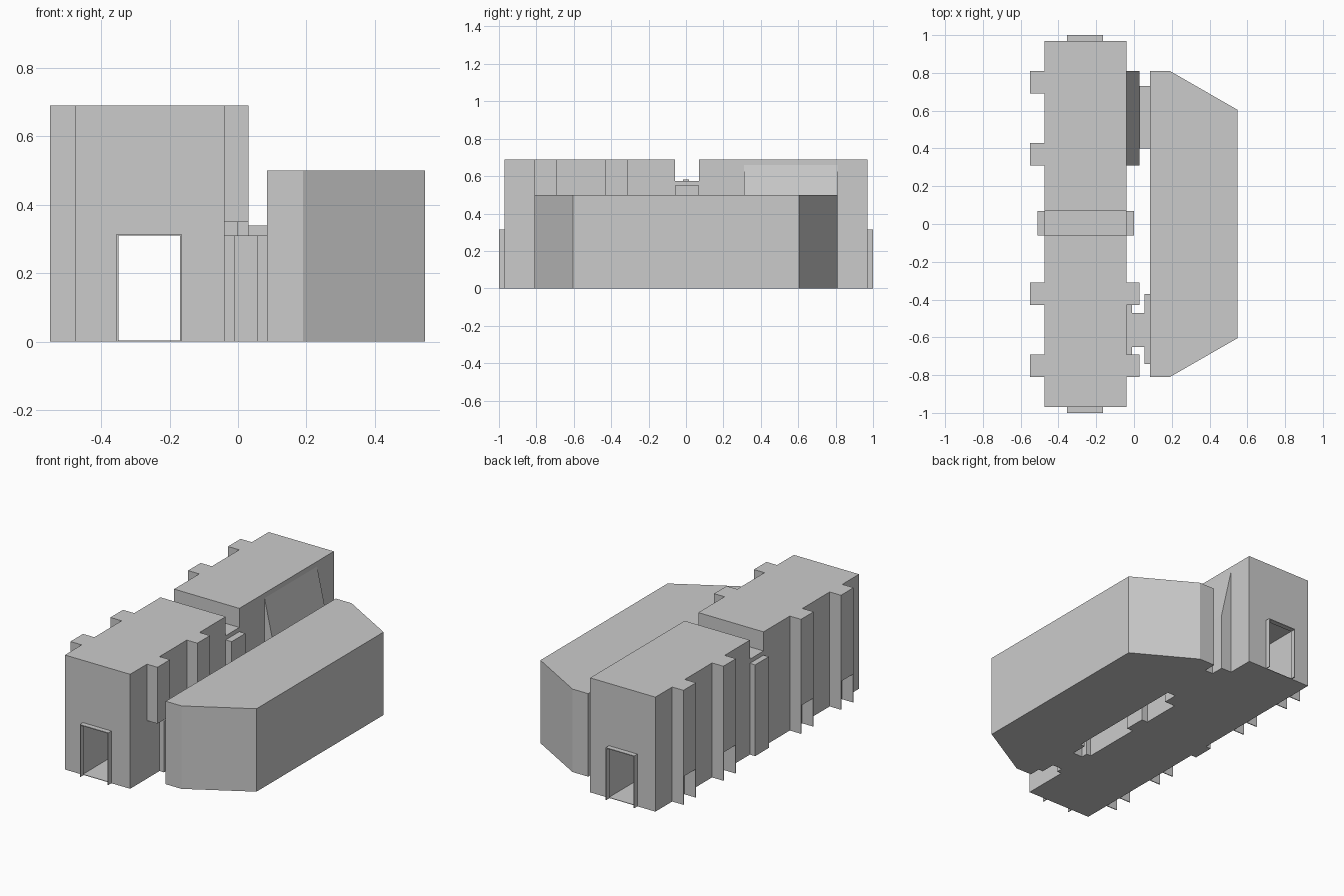
import bpy, bmesh

if "Cube" in bpy.data.objects:
    bpy.data.objects.remove(bpy.data.objects["Cube"])


def prism(name, pts, lo, hi, axis='z'):
    """Extrude a closed profile: (x, y) along z, or (x, z) along y."""
    bm = bmesh.new()
    place = (lambda p, h: (p[0], p[1], h)) if axis == 'z' else (lambda p, h: (p[0], h, p[1]))
    a = [bm.verts.new(place(p, lo)) for p in pts]
    b = [bm.verts.new(place(p, hi)) for p in pts]
    bm.faces.new(a)
    bm.faces.new(b)
    n = len(pts)
    for i in range(n):
        j = (i + 1) % n
        bm.faces.new((a[i], a[j], b[j], b[i]))
    bmesh.ops.recalc_face_normals(bm, faces=bm.faces)
    me = bpy.data.meshes.new(name)
    bm.to_mesh(me)
    bm.free()
    ob = bpy.data.objects.new(name, me)
    bpy.context.collection.objects.link(ob)
    return ob


def box(name, x0, x1, y0, y1, z0, z1):
    return prism(name, [(x0, y0), (x1, y0), (x1, y1), (x0, y1)], z0, z1)


X0, X1 = -0.475, -0.04      # long building walls
P0, P1 = -0.355, -0.165     # passage walls
TOP, STOREY, DOOR = 0.69, 0.35, 0.315

# Ground storey with a passage running end to end
passage_profile = [(X0, 0), (X1, 0), (X1, DOOR), (P1, DOOR), (P1, 0.003),
                   (P0, 0.003), (P0, DOOR), (X0, DOOR)]
prism("ground_wall_west", [(X0, 0), (P0, 0), (P0, DOOR), (X0, DOOR)], -0.97, 0.97, 'y')
prism("ground_wall_east", [(P1, 0), (X1, 0), (X1, DOOR), (P1, DOOR)], -0.97, 0.97, 'y')
box("passage_floor", P0, P1, -0.97, 0.97, 0, 0.003)

# Upper storeys: two blocks with a lower link between
box("upper_block_south", X0, X1, -0.97, -0.06, DOOR, TOP)
box("upper_block_north", X0, X1, 0.07, 0.97, DOOR, TOP)
box("middle_link", X0, X1, -0.06, 0.07, DOOR, 0.575)
for x in (-0.32, -0.2):
    box("roof_tick", x - 0.003, x + 0.003, -0.015, 0.015, 0.575, 0.582)

# Pilasters on both sides of the link
for a, b in ((-0.51, X0), (X1, 0.0)):
    box("link_pilaster", a, b, -0.06, 0.07, 0, 0.55)

# Thin porch frames at both ends
T = 0.005
for y0, y1 in ((-1.0, -0.97), (0.97, 1.0)):
    box("porch_side", P0, P0 + T, y0, y1, 0, DOOR)
    box("porch_side", P1 - T, P1, y0, y1, 0, DOOR)
    box("porch_top", P0, P1, y0, y1, DOOR - T, DOOR)

# West bays: open at the foot, with side fins down to the ground
for y0, y1 in ((-0.81, -0.69), (-0.43, -0.31), (0.31, 0.43), (0.69, 0.81)):
    box("west_bay", -0.55, X0, y0, y1, 0.17, TOP)
    box("bay_fin", -0.55, X0, y0, y0 + T, 0, 0.17)
    box("bay_fin", -0.55, X0, y1 - T, y1, 0, 0.17)

# East bays overhanging the south connector
for y0, y1 in ((-0.81, -0.69), (-0.43, -0.31)):
    box("east_bay", X1, 0.03, y0, y1, STOREY, TOP)

# Sloped bay on the north-east
prism("sloped_bay", [(X1, 0), (0.03, 0), (0.03, STOREY), (X1, 0.66)], 0.31, 0.81, 'y')

# Connectors to the hall
box("north_connector", 0.03, 0.085, 0.40, 0.73, 0, 0.34)
box("south_connector", X1, 0.085, -0.65, -0.47, 0, 0.31)
box("connector_wing", 0.055, 0.085, -0.74, -0.37, 0, 0.31)
box("connector_pier", X1, -0.01, -0.69, -0.43, 0, 0.31)

# Hall with two chamfered corners
prism("hall", [(0.085, -0.81), (0.19, -0.81), (0.547, -0.605),
               (0.547, 0.605), (0.19, 0.81), (0.085, 0.81)], 0, 0.5)
